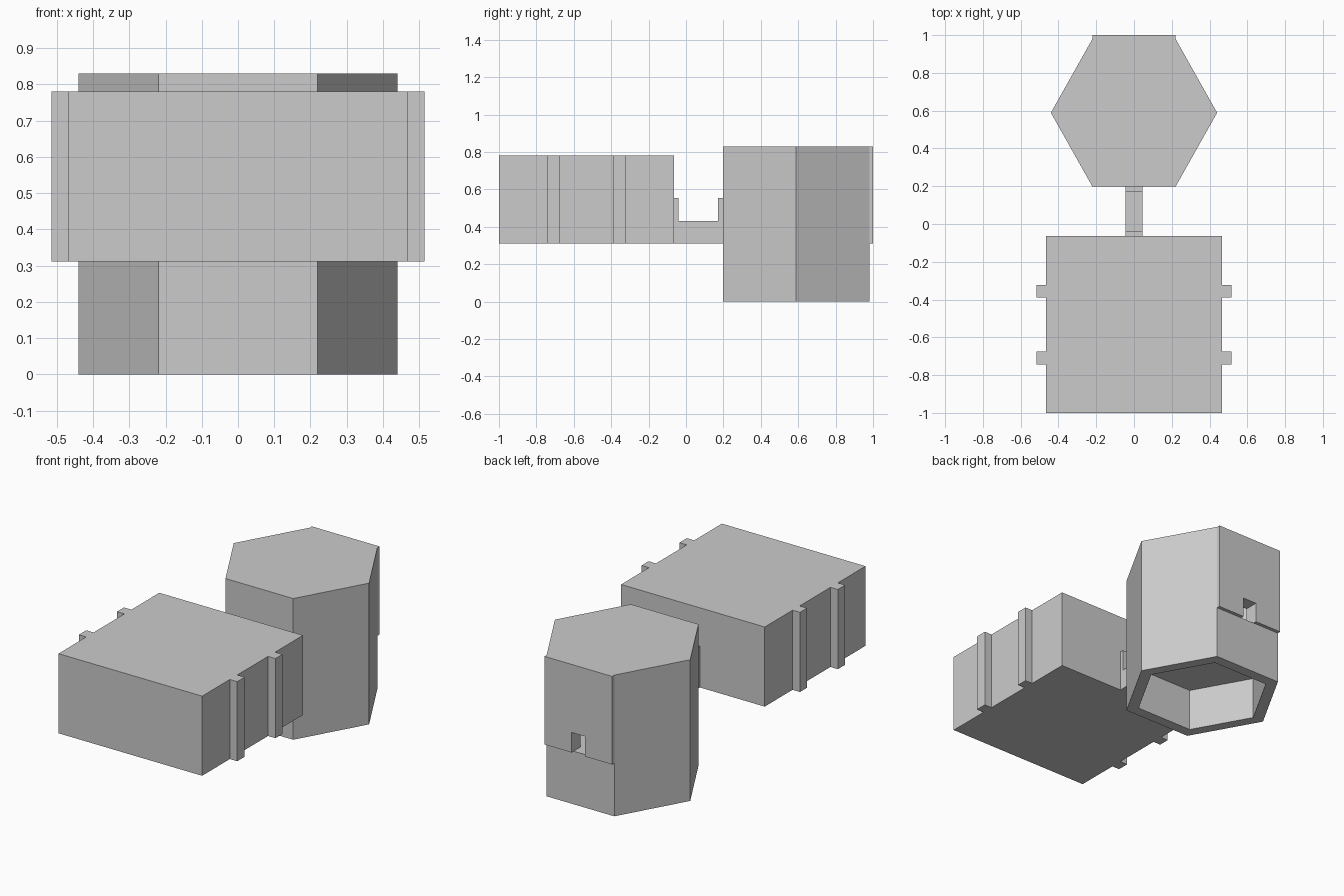
import bpy
import bmesh

cube = bpy.data.objects.get("Cube")
if cube:
    bpy.data.objects.remove(cube, do_unlink=True)

grey = bpy.data.materials.new("light grey")
grey.use_nodes = True
grey.diffuse_color = (0.6, 0.6, 0.6, 1)
grey.node_tree.nodes["Principled BSDF"].inputs["Base Color"].default_value = (0.6, 0.6, 0.6, 1)

BASE, CAP = 0.312, 0.83      # shared underside level, top of the tower
HEX_Y = 0.589                # tower centre
HALF_X, HALF_Y = 0.44, 0.391


def prism(name, outline, z0, z1):
    """Extrude a flat outline between two heights."""
    bm = bmesh.new()
    face = bm.faces.new([bm.verts.new((x, y, z0)) for x, y in outline])
    top = bmesh.ops.extrude_face_region(bm, geom=[face])["geom"]
    verts = [v for v in top if isinstance(v, bmesh.types.BMVert)]
    bmesh.ops.translate(bm, verts=verts, vec=(0, 0, z1 - z0))
    bmesh.ops.recalc_face_normals(bm, faces=bm.faces)
    mesh = bpy.data.meshes.new(name)
    bm.to_mesh(mesh)
    bm.free()
    mesh.materials.append(grey)
    obj = bpy.data.objects.new(name, mesh)
    bpy.context.collection.objects.link(obj)
    return obj


def block(name, half_x, y0, y1, z0, z1):
    return prism(name, [(-half_x, y0), (half_x, y0), (half_x, y1), (-half_x, y1)], z0, z1)


def hexagon(scale=1.0):
    """Hexagon with corners pointing left and right."""
    a, b = HALF_X * scale, HALF_Y * scale
    return [(x, HEX_Y + y) for x, y in
            ((a, 0), (a / 2, b), (-a / 2, b), (-a, 0), (-a / 2, -b), (a / 2, -b))]


def cut(target, cutter):
    """Subtract the cutter and discard it."""
    mod = target.modifiers.new("cut", "BOOLEAN")
    mod.operation, mod.solver, mod.object = "DIFFERENCE", "EXACT", cutter
    bpy.context.view_layer.objects.active = target
    bpy.ops.object.modifier_apply(modifier=mod.name)
    bpy.data.objects.remove(cutter, do_unlink=True)


# Box with a plus-shaped run of ribs along both sides
rib_ys = [(-0.743, -0.674), (-0.388, -0.323)]
right = [(0.467, -1.0)]
for y0, y1 in rib_ys:
    right += [(0.467, y0), (0.515, y0), (0.515, y1), (0.467, y1)]
right.append((0.467, -0.064))
prism("ribbed_box", right + [(-x, y) for x, y in reversed(right)], BASE, 0.78)

# Connecting bar with an upright tab at each end
block("connector_bar", 0.045, -0.064, 0.198, BASE, 0.43)
for name, y0, y1 in (("front_tab", -0.064, -0.04), ("rear_tab", 0.172, 0.198)):
    block(name, 0.045, y0, y1, 0.43, 0.555)

# Hexagonal tower: open socket below, hollow chamber above
tower = prism("hex_tower", hexagon(), 0, CAP)
cut(tower, prism("socket_cutter", hexagon(0.84), -0.1, 0.25))
cut(tower, prism("chamber_cutter", hexagon(0.84), BASE, 0.77))

# Raised back plate, with a slot through plate and tower wall
plate = block("back_plate", 0.22, HEX_Y + HALF_Y, 1.0, BASE, CAP)
cut(plate, block("plate_slot_cutter", 0.045, 0.9, 1.1, BASE - 0.1, 0.43))
cut(tower, block("wall_slot_cutter", 0.045, 0.85, 1.1, BASE, 0.43))
